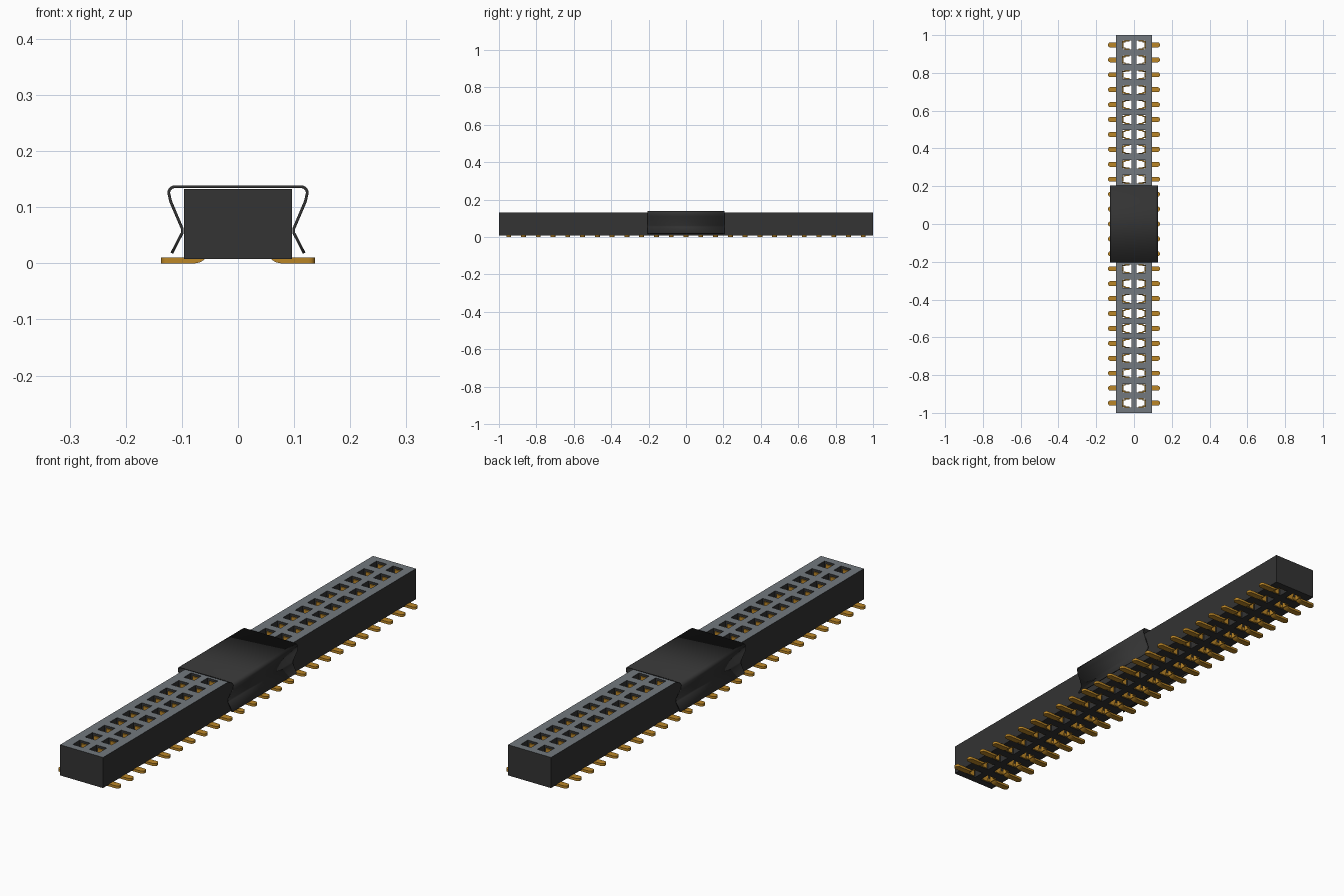
import bpy, bmesh, math
from mathutils import Matrix

cube = bpy.data.objects.get("Cube")
if cube:
    bpy.data.objects.remove(cube, do_unlink=True)

ROWS, PITCH = 25, 0.079
FIRST = -PITCH * (ROWS - 1) / 2
BASE, TOP = 0.008, 0.132


def material(name, rgb, rough=0.6):
    m = bpy.data.materials.new(name)
    m.use_nodes = True
    color = (*rgb, 1)
    m.diffuse_color = color
    node = m.node_tree.nodes["Principled BSDF"]
    node.inputs["Base Color"].default_value = color
    node.inputs["Roughness"].default_value = rough
    return m


black = material("black plastic", (0.033, 0.033, 0.033))
grey = material("grey plastic", (0.17, 0.19, 0.21))
gold = material("gold metal", (0.5, 0.24, 0.02))


def make_object(name, bm, *mats):
    bmesh.ops.recalc_face_normals(bm, faces=bm.faces)
    mesh = bpy.data.meshes.new(name)
    bm.to_mesh(mesh)
    bm.free()
    for m in mats:
        mesh.materials.append(m)
    ob = bpy.data.objects.new(name, mesh)
    bpy.context.collection.objects.link(ob)
    return ob


def add_box(bm, center, size):
    mat = Matrix.Translation(center) @ Matrix.Diagonal((*size, 1))
    bmesh.ops.create_cube(bm, size=1, matrix=mat)


def extrude_profile(bm, points, y0, y1):
    face = bm.faces.new([bm.verts.new((x, y0, z)) for x, z in points])
    new = bmesh.ops.extrude_face_region(bm, geom=[face])["geom"]
    verts = [v for v in new if isinstance(v, bmesh.types.BMVert)]
    bmesh.ops.translate(bm, verts=verts, vec=(0, y1 - y0, 0))


# Housing: a grid slab with two columns of through sockets
HOLE_IN, HOLE_OUT, HOLE_Y = 0.014, 0.06, 0.023
xs = [-0.096, -HOLE_OUT, -HOLE_IN, HOLE_IN, HOLE_OUT, 0.096]
ys = [-1.0]
for r in range(ROWS):
    yc = FIRST + r * PITCH
    ys += [yc - HOLE_Y, yc + HOLE_Y]
ys.append(1.0)

bm = bmesh.new()
grid = [[bm.verts.new((x, y, BASE)) for y in ys] for x in xs]
for i in range(len(xs) - 1):
    for j in range(len(ys) - 1):
        if i in (1, 3) and j % 2 == 1:
            continue
        bm.faces.new((grid[i][j], grid[i + 1][j], grid[i + 1][j + 1], grid[i][j + 1]))
new = bmesh.ops.extrude_face_region(bm, geom=bm.faces[:], use_keep_orig=True)["geom"]
bmesh.ops.translate(bm, vec=(0, 0, TOP - BASE),
                    verts=[v for v in new if isinstance(v, bmesh.types.BMVert)])
for f in bm.faces:
    f.material_index = 1 if f.calc_center_median().z > TOP - 0.001 else 0
make_object("housing", bm, black, grey)

# Contacts: foot with rounded tip, stem and two spring plates, repeated
bm = bmesh.new()
W = 0.013
foot = [(0.137, 0), (0.137, 0.010), (0.056, 0.010), (0.062, 0.005),
        (0.068, 0.0015), (0.076, 0)]
extrude_profile(bm, foot, FIRST - W, FIRST + W)
tip = [e for e in bm.edges if all(v.co.x > 0.136 for v in e.verts)
       and abs(e.verts[0].co.y - e.verts[1].co.y) < 0.001]
bmesh.ops.bevel(bm, geom=tip, offset=0.011, segments=4, profile=0.5, affect='EDGES')
add_box(bm, (0.058, FIRST, 0.06), (0.004, 2 * W, 0.105))
for s in (-1, 1):
    add_box(bm, (0.037, FIRST + s * 0.0205, 0.066), (0.028, 0.005, 0.112))
    add_box(bm, (0.053, FIRST + s * 0.0165, 0.016), (0.014, 0.006, 0.014))
contacts = make_object("contacts", bm, gold)
mir = contacts.modifiers.new("two_columns", 'MIRROR')
mir.use_axis = (True, False, False)
mir.use_mirror_merge = False
arr = contacts.modifiers.new("rows", 'ARRAY')
arr.count = ROWS
arr.use_relative_offset = False
arr.use_constant_offset = True
arr.constant_offset_displace = (0, PITCH, 0)

# Pick-up cap: bent sheet, pinched at the sides and flared at the hem
R, CX, CZ = 0.011, 0.1125, 0.1255
half = [(CX + R * math.sin(a), CZ + R * math.cos(a))
        for a in [math.radians(d) for d in (0, 22, 45, 68, 90)]]
half += [(0.120, 0.110), (0.0995, 0.062), (0.0995, 0.054), (0.118, 0.018)]
path = [(-x, z) for x, z in reversed(half)] + half
bm = bmesh.new()
rings = [[bm.verts.new((x, y, z)) for x, z in path] for y in (-0.205, 0.205)]
for k in range(len(path) - 1):
    bm.faces.new((rings[0][k], rings[0][k + 1], rings[1][k + 1], rings[1][k]))
cap = make_object("pickup_cap", bm, black)
sol = cap.modifiers.new("sheet", 'SOLIDIFY')
sol.thickness = 0.005
sol.offset = 0

# Smooth the rounded bends while keeping sharp edges
bpy.ops.object.select_all(action='DESELECT')
for ob in (cap, contacts):
    ob.select_set(True)
bpy.context.view_layer.objects.active = cap
bpy.ops.object.shade_smooth_by_angle(angle=math.radians(30))
